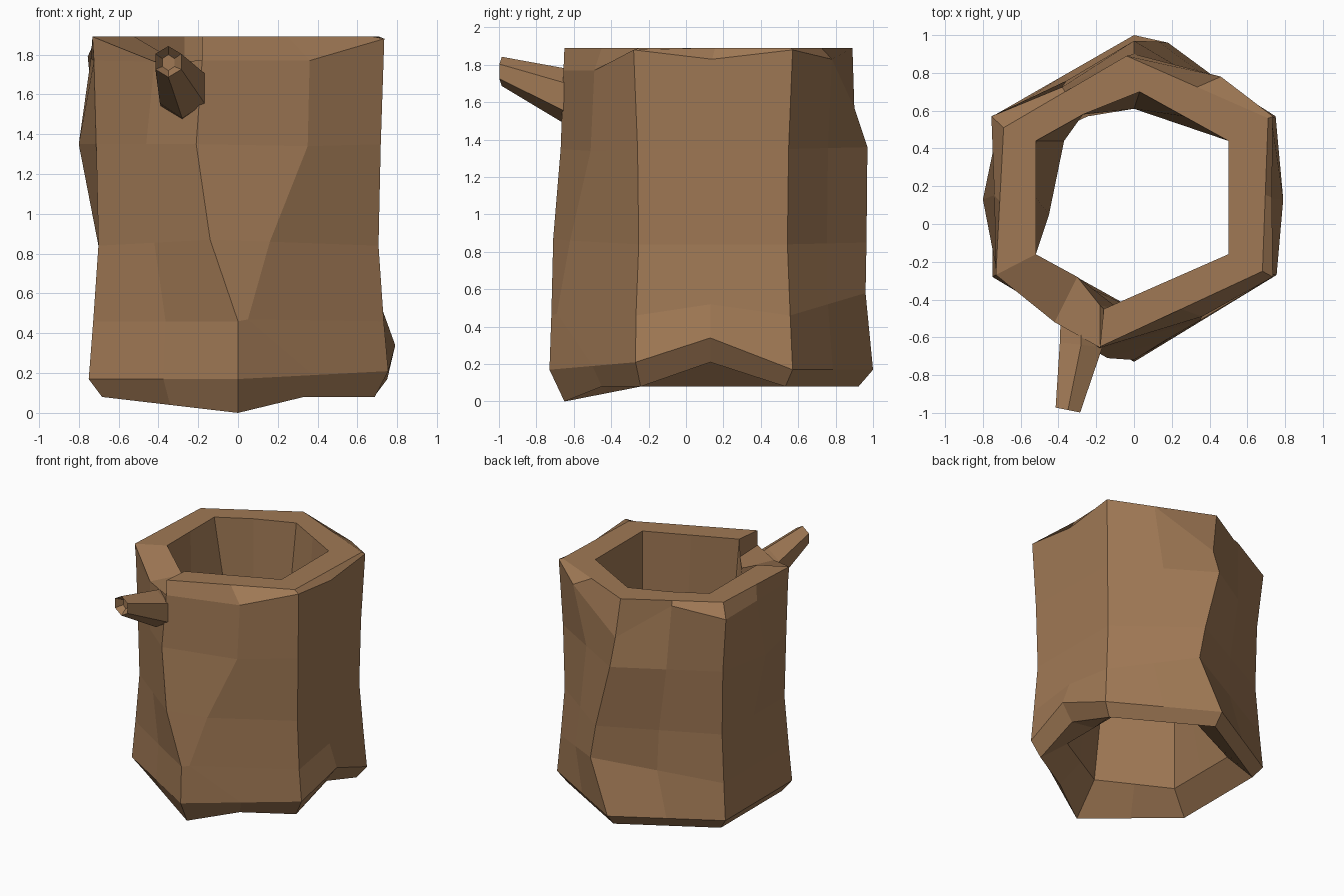
import bpy, bmesh, math
from mathutils import Vector

if "Cube" in bpy.data.objects:
    bpy.data.objects.remove(bpy.data.objects["Cube"], do_unlink=True)

bark = bpy.data.materials.new("brown_bark")
bark.use_nodes = True
colour = (0.35, 0.19, 0.09, 1)
bark.diffuse_color = colour
bark.node_tree.nodes["Principled BSDF"].inputs["Base Color"].default_value = colour


def finish(name, bm):
    """Clean up the mesh and add it to the scene as a flat shaded object."""
    bmesh.ops.remove_doubles(bm, verts=bm.verts[:], dist=0.0005)
    bmesh.ops.recalc_face_normals(bm, faces=bm.faces[:])
    mesh = bpy.data.meshes.new(name)
    bm.to_mesh(mesh)
    bm.free()
    mesh.materials.append(bark)
    obj = bpy.data.objects.new(name, mesh)
    bpy.context.collection.objects.link(obj)
    return obj


def bridge(bm, lower, upper):
    """Join two rings of vertices with quads."""
    count = len(lower)
    for i in range(count):
        j = (i + 1) % count
        bm.faces.new((lower[i], lower[j], upper[j], upper[i]))


def hex_ring(corners, z, scale, moved):
    """Six corners with a point halfway along each side; moved points replace them."""
    centre = Vector((0, 0.14, z))
    ring = [None] * 12
    for k, (x, y) in enumerate(corners):
        point = centre + (Vector((x, y, z)) - centre) * scale
        ring[2 * k] = Vector(moved.get(2 * k, point))
    for k in range(1, 12, 2):
        ring[k] = Vector(moved.get(k, (ring[k - 1] + ring[(k + 1) % 12]) / 2))
    # a second copy of the front corner lets the notch have a steep side
    ring.append(Vector(moved.get("notch", ring[0])))
    return ring


# Hollow trunk: irregular hexagonal rings, from the foot to the rim
outer = [(0, -0.73), (0.755, -0.28), (0.75, 0.57), (0, 1), (-0.75, 0.57), (-0.75, -0.28)]
inner = [(-0.16, -0.45), (0.5, -0.16), (0.5, 0.44), (0.03, 0.7), (-0.52, 0.44), (-0.52, -0.16)]

foot = {0: (0, -0.65, 0), 1: (0.33, -0.45, 0.08), 3: (0.7, 0.13, 0.21)}
root = {2: (0.755, -0.27, 0.21), 3: (0.79, 0.13, 0.34)}
low = {0: (0, -0.72, 0.46), 1: (0.05, -0.69, 0.47), 3: (0.725, 0.13, 0.52),
       6: (0.18, 0.96, 0.58)}
waist = {0: (-0.14, -0.71, 0.87), 1: (0.16, -0.62, 0.86), 6: (0.13, 0.965, 0.85)}
chest = {0: (-0.21, -0.67, 1.35), 1: (0.35, -0.51, 1.34),
         6: (0, 0.97, 1.36), 9: (-0.8, 0.13, 1.35)}
collar = {0: (-0.18, -0.655, 1.77), 1: (0.36, -0.49, 1.77), 2: (0.735, -0.28, 1.88),
          3: (0.73, 0.14, 1.83), 4: (0.735, 0.57, 1.88), 5: (0.46, 0.78, 1.83),
          6: (0, 0.9, 1.57), 7: (-0.38, 0.725, 1.86), 8: (-0.755, 0.57, 1.79),
          11: (-0.42, -0.52, 1.765)}
rim = {0: (-0.18, -0.65, 1.89), 2: (0.68, -0.25, 1.89), 4: (0.71, 0.56, 1.89),
       6: (-0.04, 0.89, 1.89), 8: (-0.69, 0.51, 1.89),
       11: collar[11], "notch": collar[0]}
mouth = {7: (-0.27, 0.58, 1.89), 11: (-0.3, -0.28, 1.76), "notch": (-0.18, -0.43, 1.76)}
knot = {0: (-0.08, -0.45, 1), 6: (0, 0.61, 1), 7: (-0.27, 0.58, 1),
        8: (-0.37, 0.44, 1), 9: (-0.45, 0.05, 1)}
hole = {0: (0, -0.45, 0.24)}

layers = [
    (outer, 0.08, 0.91, foot),
    (outer, 0.17, 1, root),
    (outer, 0.46, 0.97, low),
    (outer, 0.84, 0.935, waist),
    (outer, 1.35, 0.95, chest),
    (outer, 1.77, 0.965, collar),
    (outer, 1.89, 0.975, rim),
    (inner, 1.89, 1, mouth),
    (inner, 1, 1, knot),
    (inner, 0.23, 1, hole),
]
bm = bmesh.new()
rings = [[bm.verts.new(p) for p in hex_ring(*layer)] for layer in layers]
for a, b in zip(rings, rings[1:] + rings[:1]):
    bridge(bm, a, b)
finish("hollow_trunk", bm)

# Twig: tapered six-sided stub with a dimpled tip
bm = bmesh.new()
sections = [  # centre, half width, half height
    ((-0.28, -0.5, 1.61), 0.125, 0.14),
    ((-0.28, -0.64, 1.63), 0.13, 0.15),
    ((-0.35, -0.985, 1.765), 0.075, 0.078),
    ((-0.35, -0.93, 1.76), 0.035, 0.04),
]
stub = []
for (x, y, z), w, h in sections:
    angles = [math.tau * (k + 0.5) / 6 for k in range(6)]
    stub.append([bm.verts.new((x + w * math.cos(a), y - 0.015 * math.cos(a), z + h * math.sin(a)))
                 for a in angles])
for a, b in zip(stub, stub[1:]):
    bridge(bm, a, b)
bm.faces.new(stub[0])
bm.faces.new(stub[-1])
finish("twig", bm)
